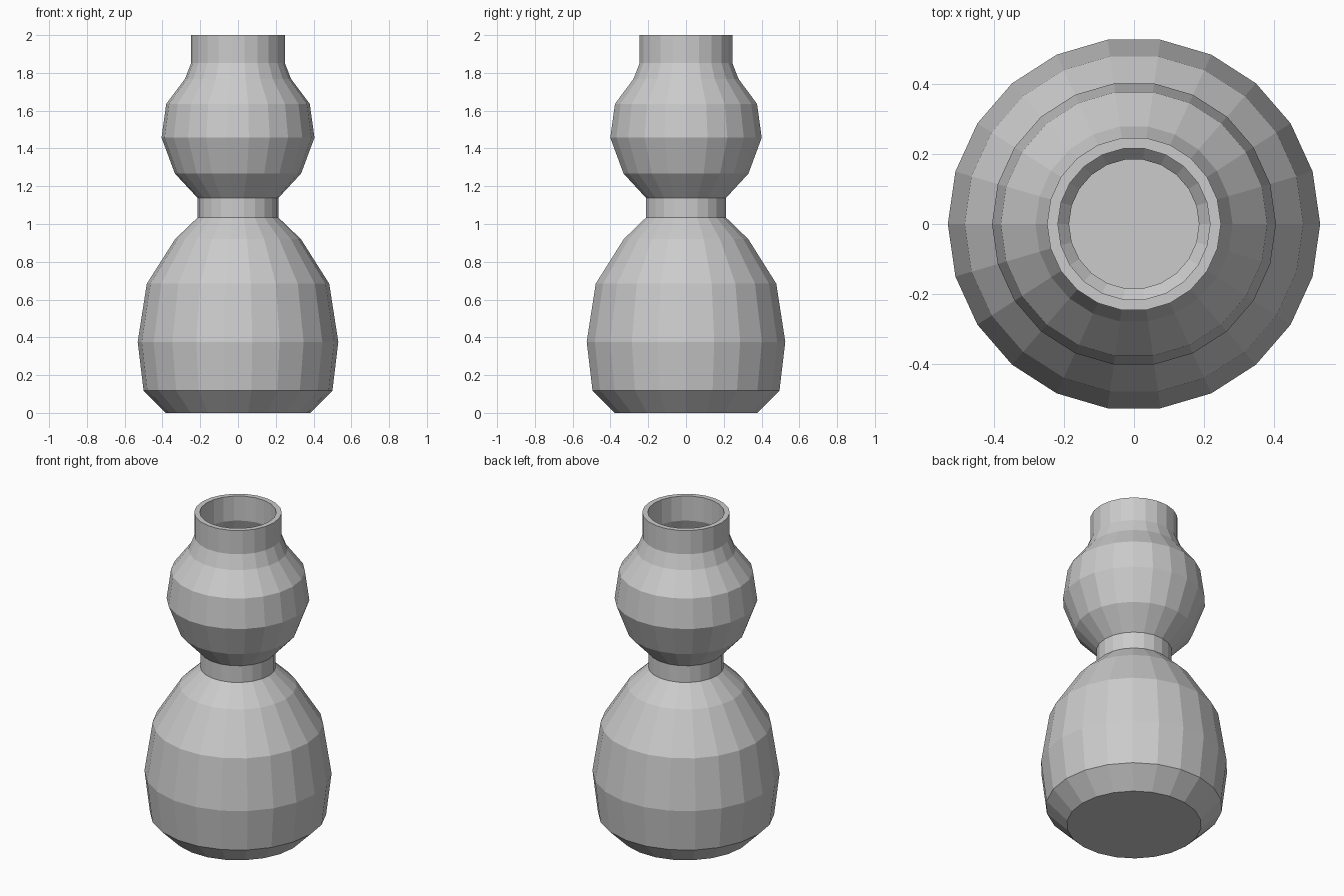
import bpy
import bmesh
import math

cube = bpy.data.objects.get("Cube")
if cube:
    bpy.data.objects.remove(cube, do_unlink=True)

SIDES = 22

# Outer profile from foot to rim: (radius, height)
profile = [
    (0.382, 0.0), (0.5, 0.118), (0.531, 0.376), (0.483, 0.684),
    (0.333, 0.92), (0.214, 1.034), (0.214, 1.138), (0.334, 1.267),
    (0.405, 1.457), (0.38, 1.636), (0.281, 1.768), (0.248, 1.852),
    (0.248, 2.0),
]

grey = bpy.data.materials.new("plain grey")
grey.use_nodes = True
colour = (0.6, 0.6, 0.6, 1.0)
grey.diffuse_color = colour
grey.node_tree.nodes["Principled BSDF"].inputs["Base Color"].default_value = colour

# Vase wall: stacked rings joined by flat quads, closed at the foot
bm = bmesh.new()
rings = []
for radius, z in profile:
    angles = [math.tau * i / SIDES for i in range(SIDES)]
    rings.append([bm.verts.new((radius * math.cos(a), radius * math.sin(a), z))
                  for a in angles])
for low, high in zip(rings, rings[1:]):
    for i in range(SIDES):
        j = (i + 1) % SIDES
        bm.faces.new((low[i], low[j], high[j], high[i]))
bm.faces.new(rings[0][::-1])

mesh = bpy.data.meshes.new("vase")
bm.to_mesh(mesh)
bm.free()
mesh.materials.append(grey)
vase = bpy.data.objects.new("vase", mesh)
bpy.context.collection.objects.link(vase)

# Hollow inside with an open mouth
shell = vase.modifiers.new("wall thickness", 'SOLIDIFY')
shell.thickness = 0.031
shell.offset = -1
